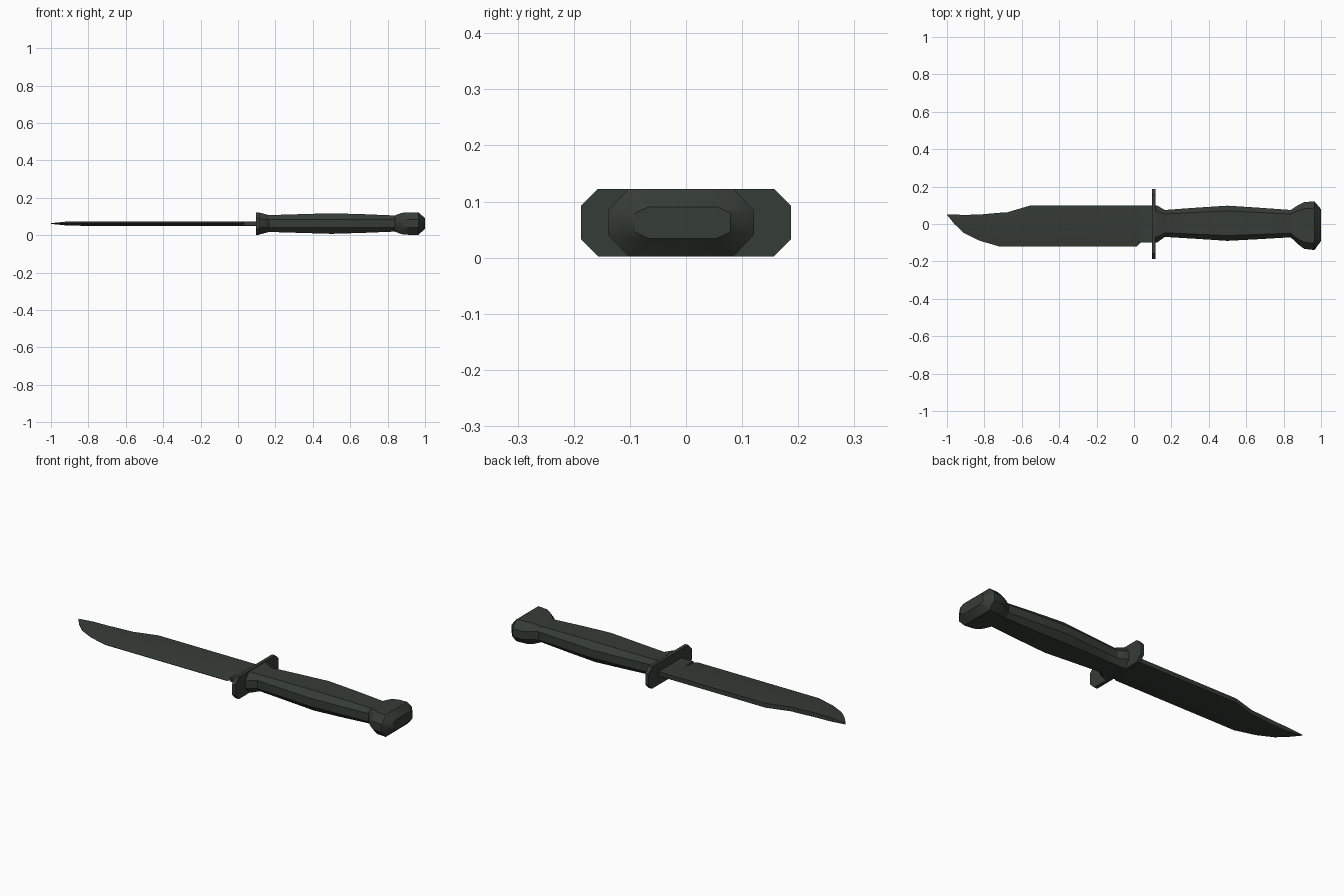
import bpy, bmesh, math

if "Cube" in bpy.data.objects:
    bpy.data.objects.remove(bpy.data.objects["Cube"])

ZC = 0.0625  # height of the knife's centre plane

mat = bpy.data.materials.new("dark green grey")
mat.diffuse_color = (0.036, 0.045, 0.037, 1)
mat.use_nodes = True
mat.node_tree.nodes["Principled BSDF"].inputs["Base Color"].default_value = mat.diffuse_color


def loft(name, rings, smooth=None):
    """Skin a series of equal-length rings along x and cap both ends."""
    bm = bmesh.new()
    loops = [[bm.verts.new(p) for p in ring] for ring in rings]
    n = len(loops[0])
    for a, b in zip(loops, loops[1:]):
        for i in range(n):
            j = (i + 1) % n
            bm.faces.new((a[i], a[j], b[j], b[i]))
    bm.faces.new(loops[0])
    bm.faces.new(loops[-1][::-1])
    bmesh.ops.remove_doubles(bm, verts=bm.verts, dist=0.0002)
    bmesh.ops.recalc_face_normals(bm, faces=bm.faces)
    me = bpy.data.meshes.new(name)
    bm.to_mesh(me)
    bm.free()
    me.materials.append(mat)
    ob = bpy.data.objects.new(name, me)
    bpy.context.collection.objects.link(ob)
    if smooth:
        bpy.ops.object.select_all(action='DESELECT')
        bpy.context.view_layer.objects.active = ob
        ob.select_set(True)
        bpy.ops.object.shade_smooth_by_angle(angle=math.radians(smooth))
    return ob


def octagon(x, yc, w, h, cy, cz):
    """Rectangle of half width w and half height h with chamfered corners."""
    q = [(w, h - cz), (w - cy, h)]
    pts = q + [(-y, z) for y, z in q[::-1]]
    pts += [(-y, -z) for y, z in pts]
    return [(x, yc + y, ZC + z) for y, z in pts]


# Blade: x, spine y, shoulder y, edge y, half thickness
stations = [(-1.0, 0.051, 0.050, 0.049, 0.002), (-0.96, 0.050, 0.035, 0.000, 0.006),
            (-0.91, 0.049, 0.015, -0.048, 0.011), (-0.83, 0.050, -0.01, -0.088, 0.012),
            (-0.72, 0.060, -0.03, -0.12, 0.012), (-0.68, 0.062, -0.03, -0.12, 0.012),
            (-0.55, 0.10, -0.03, -0.12, 0.012), (0.015, 0.10, -0.03, -0.12, 0.012),
            (0.035, 0.10, -0.03, -0.10, 0.012)]
loft("blade", [[(x, s, ZC + t), (x, m, ZC + t), (x, e, ZC + 0.001),
                (x, e, ZC - 0.001), (x, m, ZC - t), (x, s, ZC - t)]
               for x, s, m, e, t in stations], 25)

# Flat, unsharpened blade root running into the guard
loft("blade_root", [octagon(x, 0, 0.0995, 0.012, 0.001, 0.001) for x in (0.025, 0.1)])

# Cross guard plate
loft("guard", [octagon(x, 0, 0.187, 0.06, 0.03, 0.03) for x in (0.096, 0.115)])

# Grip with flared collar: x, y centre, half width, half height
grip = [(0.11, 0.0, 0.10, 0.057), (0.125, 0.0, 0.098, 0.056), (0.165, 0.003, 0.072, 0.045),
        (0.33, 0.004, 0.083, 0.05), (0.5, 0.004, 0.094, 0.055),
        (0.67, 0.003, 0.084, 0.05), (0.84, 0.002, 0.073, 0.043)]
loft("grip", [octagon(x, c, w, h, 0.3 * w, h - 0.022) for x, c, w, h in grip], 30)

# Flared pommel
pommel = [(0.838, 0.002, 0.073, 0.043), (0.875, -0.004, 0.103, 0.057),
          (0.91, -0.008, 0.125, 0.06), (0.965, -0.009, 0.13, 0.06),
          (1.0, -0.006, 0.085, 0.028)]
loft("pommel", [octagon(x, c, w, h, 0.28 * w, h - min(0.022, h * 0.6))
                for x, c, w, h in pommel], 35)
